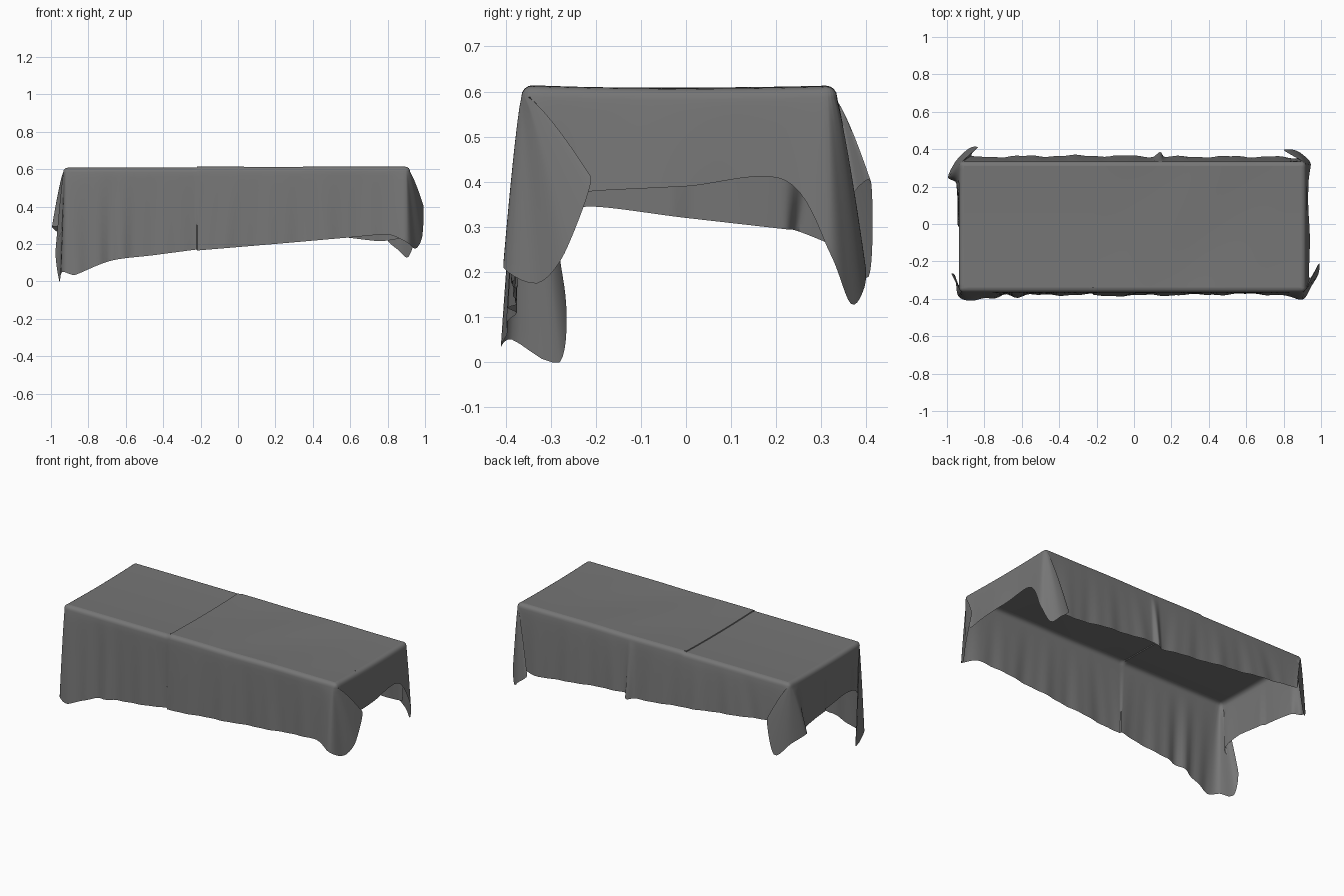
import bpy, bmesh, math
from mathutils import Vector

if "Cube" in bpy.data.objects:
    bpy.data.objects.remove(bpy.data.objects["Cube"])

cloth = bpy.data.materials.new("grey_cloth")
cloth.use_nodes = True
GREY = (0.18, 0.18, 0.18, 1)
cloth.diffuse_color = GREY
cloth.node_tree.nodes["Principled BSDF"].inputs["Base Color"].default_value = GREY

# Table outline under the cloth and radius of its soft edge
X0, X1, Y0, Y1, R = -0.935, 0.92, -0.365, 0.335, 0.025
SEAM = -0.22


def top_z(x, y):
    """Height of the tabletop cloth, with an overlapping second sheet."""
    lift = 0.005 if x > SEAM else 0
    crease = 0.002 * math.sin(9 * (x - y)) * max(0, 1 - abs(x - 0.3) * 2)
    return 0.602 + lift + 0.006 * y * y / 0.12 + crease


# Hem points of each hanging side, counter-clockwise from the front
sides = [
    [(-0.68, -0.385, 0.11), (-0.45, -0.38, 0.14), (-0.222, -0.378, 0.17), (-0.217, -0.384, 0.165),
     (0.2, -0.38, 0.20), (0.6, -0.375, 0.235), (0.8, -0.38, 0.25)],
    [(0.935, -0.2, 0.38), (0.935, 0.0, 0.39), (0.935, 0.22, 0.403)],
    [(0.75, 0.36, 0.215), (0.45, 0.36, 0.25), (0.165, 0.36, 0.275), (0.14, 0.385, 0.25),
     (0.1, 0.362, 0.255), (-0.3, 0.365, 0.3), (-0.78, 0.36, 0.36)],
    [(-0.955, 0.22, 0.295), (-0.945, 0.0, 0.32), (-0.945, -0.22, 0.345)],
]
# Hem points of the folded ear that follows each side
ears = [
    [(0.9, -0.405, 0.21), (0.95, -0.33, 0.175), (0.985, -0.27, 0.24), (0.99, -0.21, 0.41), (0.94, -0.29, 0.37)],
    [(0.945, 0.32, 0.24), (0.91, 0.365, 0.13), (0.86, 0.395, 0.165), (0.8, 0.395, 0.22), (0.87, 0.352, 0.23)],
    [(-0.87, 0.365, 0.37), (-0.835, 0.41, 0.4), (-0.88, 0.405, 0.19), (-0.95, 0.34, 0.25), (-0.995, 0.25, 0.29)],
    [(-0.93, -0.33, 0.3), (-0.975, -0.27, 0.17), (-0.955, -0.28, 0.0), (-0.94, -0.385, 0.05), (-0.87, -0.41, 0.035)],
]
inner_corners = [(X1 - R, Y0 + R), (X1 - R, Y1 - R), (X0 + R, Y1 - R), (X0 + R, Y0 + R)]

# Each control column: inner edge point, outer edge point, hem point
columns = []
for k in range(4):
    for p in sides[k]:
        inner = Vector((min(max(p[0], X0 + R), X1 - R), min(max(p[1], Y0 + R), Y1 - R)))
        out = Vector([(0, -1), (1, 0), (0, 1), (-1, 0)][k])
        if k % 2 == 0:
            inner.y = (Y0 + R, Y1 - R)[k // 2]
        else:
            inner.x = (X1 - R, X0 + R)[k // 2]
        columns.append((inner, inner + out * R, Vector(p), 1))
    for i, p in enumerate(ears[k]):
        a = math.radians(-90 + 90 * k + 90 * (i + 0.5) / len(ears[k]))
        inner = Vector(inner_corners[k])
        columns.append((inner, inner + R * Vector((math.cos(a), math.sin(a))), Vector(p), 0))


def tangent(i):
    """Smooth hem direction, limited so short folds do not overshoot."""
    n = len(columns)
    a, b, c = (columns[j % n][2] for j in (i - 1, i, i + 1))
    t = (c - a) / 2
    limit = min((b - a).length, (c - b).length)
    return t * min(1, limit / max(t.length, 1e-6))


def wrinkle(x, y):
    """Sideways ripple of the hanging cloth."""
    ripple = 0.004 * math.sin(23 * x + 7 * y) + 0.002 * math.sin(57 * x + 19 * y)
    if y < 0 and x < -0.5:
        ripple += 0.012 * math.sin(48 * x) * min(1, (-0.5 - x) * 5)
    return ripple


def hang(column):
    """Points from the tabletop edge down to the hem."""
    inner, outer, hem, side = column
    z = top_z(*inner)
    pts = []
    for i in range(5):
        a = math.pi / 2 * i / 4
        p = inner.lerp(outer, math.sin(a))
        pts.append(Vector((p.x, p.y, z - R * (1 - math.cos(a)))))
    start = pts[-1]
    normal = (outer - inner).normalized().to_3d()
    for i in range(1, 17):
        t = i / 16
        p = start.lerp(hem, t ** 0.8)
        p.z = start.z + (hem.z - start.z) * t
        pts.append(p + normal * wrinkle(hem.x, hem.y) * t * side)
    return pts


def finish(bm, name):
    bmesh.ops.remove_doubles(bm, verts=bm.verts, dist=0.0002)
    mesh = bpy.data.meshes.new(name)
    bm.to_mesh(mesh)
    bm.free()
    obj = bpy.data.objects.new(name, mesh)
    bpy.context.collection.objects.link(obj)
    mesh.materials.append(cloth)
    bpy.ops.object.select_all(action='DESELECT')
    obj.select_set(True)
    bpy.context.view_layer.objects.active = obj
    bpy.ops.object.shade_smooth_by_angle(angle=math.radians(40))


def loft(strips, name, closed):
    """Skin neighbouring strips of points with quads."""
    bm = bmesh.new()
    rows = [[bm.verts.new(p) for p in strip] for strip in strips]
    for i in range(len(rows) - (0 if closed else 1)):
        a, b = rows[i], rows[(i + 1) % len(rows)]
        for j in range(len(a) - 1):
            bm.faces.new((a[j], a[j + 1], b[j + 1], b[j]))
    finish(bm, name)


# Hanging sides and corner folds
strips = []
for i, c in enumerate(columns):
    d = columns[(i + 1) % len(columns)]
    length = (d[2] - c[2]).length
    steps = 1 if length < 0.01 else max(5, int(length / 0.02))
    m0, m1 = tangent(i), tangent(i + 1)
    for s in range(steps):
        u = s / steps
        h = u * u * (3 - 2 * u)
        hem = c[2].lerp(d[2], h) + m0 * (u * (1 - u) ** 2) - m1 * (u * u * (1 - u))
        hem.z = max(hem.z, 0)
        side = c[3] + (d[3] - c[3]) * u
        strips.append(hang((c[0].lerp(d[0], u), c[1].lerp(d[1], u), hem, side)))
loft(strips, "hanging_cloth", True)

# Tabletop cloth with the overlap step
left, right = X0 + R, X1 - R
xs = [left + (right - left) * i / 60 for i in range(61)] + [SEAM, SEAM + 0.003]
ys = [Y0 + R + (Y1 - Y0 - 2 * R) * j / 24 for j in range(25)]
loft([[Vector((x, y, top_z(x, y))) for y in reversed(ys)] for x in sorted(xs)], "tabletop_cloth", False)
